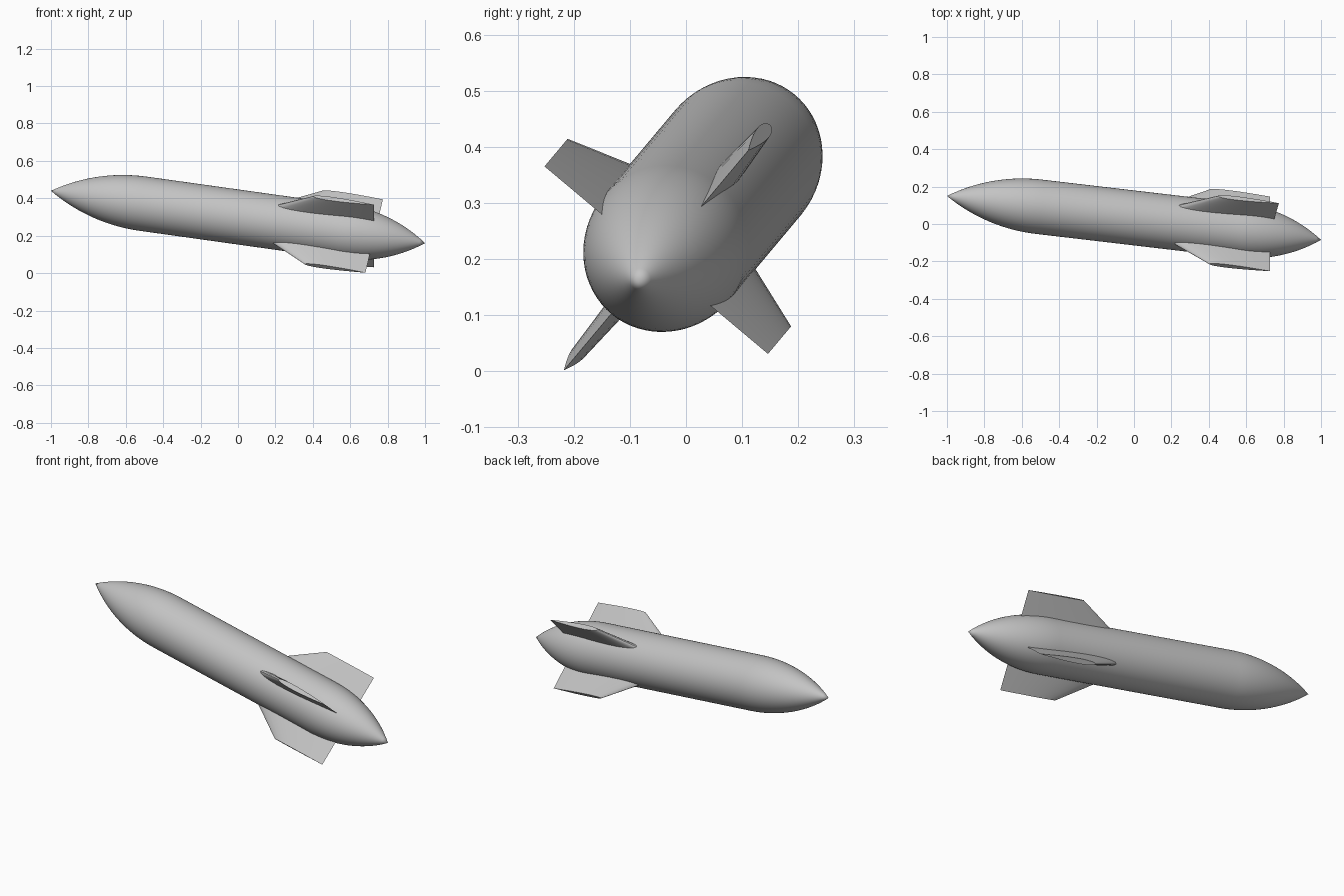
import bpy, bmesh, math
from mathutils import Vector, Matrix

cube = bpy.data.objects.get("Cube")
if cube:
    bpy.data.objects.remove(cube, do_unlink=True)

grey = bpy.data.materials.new("plain grey")
grey.use_nodes = True
colour = (0.55, 0.55, 0.55, 1)
grey.diffuse_color = colour
grey.node_tree.nodes["Principled BSDF"].inputs["Base Color"].default_value = colour

# Body axis, from nose tip to tail tip
NOSE = Vector((-1, 0.15, 0.44))
TAIL = Vector((1, -0.085, 0.16))
axis = TAIL - NOSE
HALF = axis.length / 2
turn = Vector((1, 0, 0)).rotation_difference(axis).to_matrix().to_4x4()
POSE = Matrix.Translation((NOSE + TAIL) / 2) @ turn
RADIUS = 0.146


def finish(bm, name, angle):
    bmesh.ops.recalc_face_normals(bm, faces=bm.faces)
    mesh = bpy.data.meshes.new(name)
    bm.to_mesh(mesh)
    bm.free()
    obj = bpy.data.objects.new(name, mesh)
    bpy.context.collection.objects.link(obj)
    mesh.materials.append(grey)
    obj.matrix_world = POSE
    bpy.ops.object.select_all(action='DESELECT')
    obj.select_set(True)
    bpy.context.view_layer.objects.active = obj
    bpy.ops.object.shade_smooth_by_angle(angle=math.radians(angle))
    return obj


def ogive(length, steps=16):
    """Distance from the tip and radius along a circular-arc nose."""
    rho = (length ** 2 + RADIUS ** 2) / (2 * RADIUS)
    for i in range(steps + 1):
        d = length * i / steps
        yield d, math.sqrt(rho ** 2 - (length - d) ** 2) - rho + RADIUS


# Hull: pointed nose, straight middle, pointed tail, spun round the axis
profile = [(d - HALF, r) for d, r in ogive(0.5)]
profile += [(HALF - d, r) for d, r in reversed(list(ogive(0.45)))]
bm = bmesh.new()
verts = [bm.verts.new((x, max(r, 0), 0)) for x, r in profile]
edges = [bm.edges.new(pair) for pair in zip(verts, verts[1:])]
bmesh.ops.spin(bm, geom=verts + edges, cent=(0, 0, 0), axis=(1, 0, 0),
               angle=math.tau, steps=64, use_merge=True)
bmesh.ops.remove_doubles(bm, verts=bm.verts, dist=1e-5)
finish(bm, "hull", 40)


# Fins: swept teardrop section, sharp straight trailing edge, flat tip
def section(bm, lead, trail, radius):
    chord = trail - lead
    count = 12
    half = []
    for i in range(count + 1):
        t = (1 - math.cos(math.pi * i / count)) / 2
        w = 0.4 * (0.2969 * math.sqrt(t) - 0.126 * t - 0.3516 * t ** 2
                   + 0.2843 * t ** 3 - 0.1036 * t ** 4)
        half.append((lead + t * chord, max(w, 0) * chord))
    loop = half + [(x, -w) for x, w in half[-2:0:-1]]
    return [bm.verts.new((x, radius, w)) for x, w in loop]


def fin(name, degrees):
    bm = bmesh.new()
    root = section(bm, 0.14, 0.74, 0.1)
    tip = section(bm, 0.41, 0.74, 0.26)
    n = len(root)
    for i in range(n):
        j = (i + 1) % n
        bm.faces.new((root[i], root[j], tip[j], tip[i]))
    bm.faces.new(tip)
    bm.faces.new(root[::-1])
    bm.transform(Matrix.Rotation(math.radians(degrees), 4, 'X'))
    finish(bm, name, 35)


for k, side in enumerate(("upper_back", "upper_front", "lower_front", "lower_back")):
    fin(side + "_fin", 50 + 90 * k)
